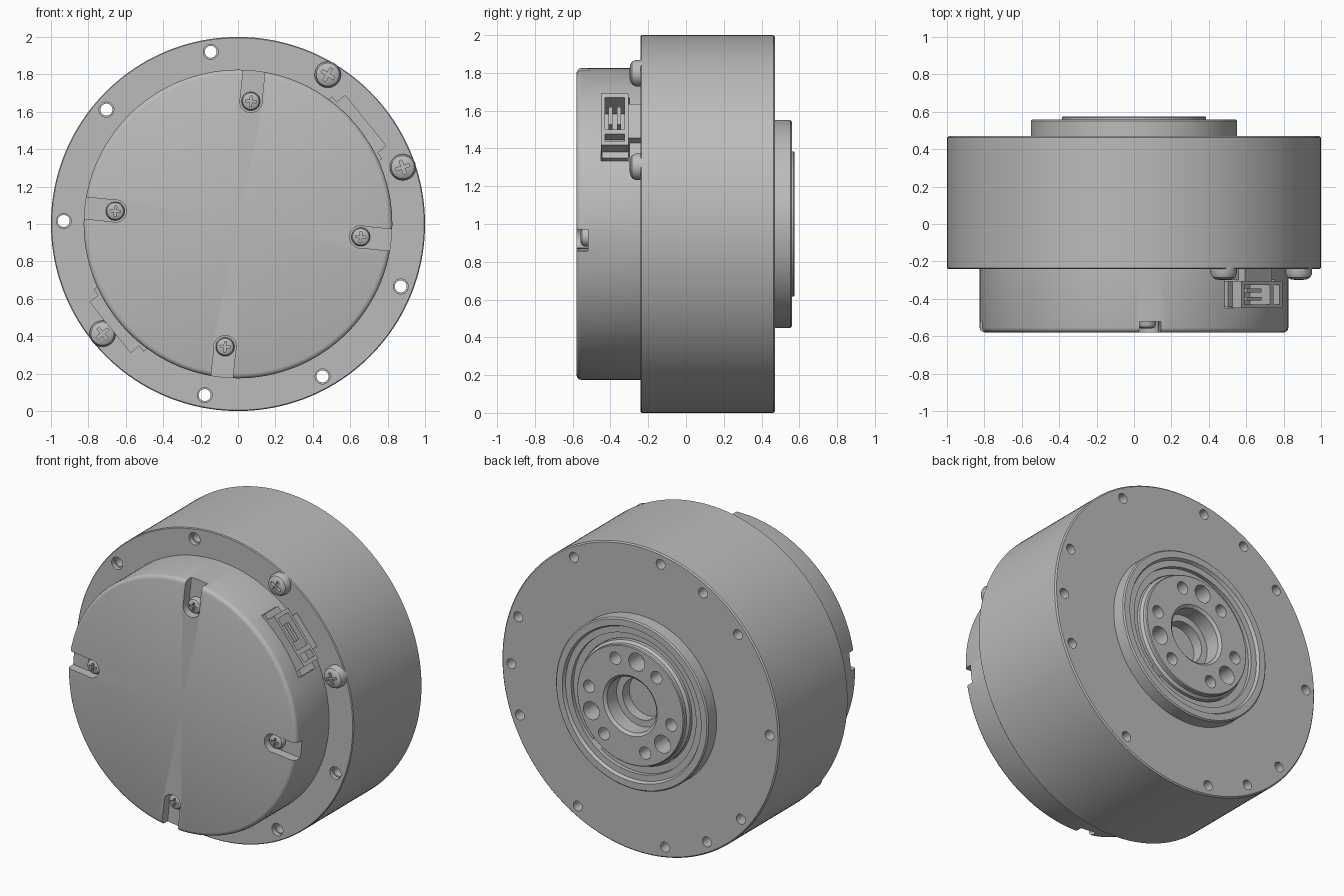
import bpy, bmesh, math
from mathutils import Matrix

cube = bpy.data.objects.get("Cube")
if cube:
    bpy.data.objects.remove(cube, do_unlink=True)

grey = bpy.data.materials.new("machined_grey")
grey.use_nodes = True
colour = (0.5, 0.5, 0.5, 1)
grey.diffuse_color = colour
grey.node_tree.nodes["Principled BSDF"].inputs["Base Color"].default_value = colour


def polar(deg, radius=0, y=0):
    """Frame on the motor axis: x outward, y depth, z tangential."""
    return (Matrix.Translation((0, 0, 1)) @ Matrix.Rotation(-math.radians(deg), 4, 'Y')
            @ Matrix.Translation((radius, y, 0)))


def add_box(bm, frame, radial, depth, side):
    spans = (radial, depth, side)
    mid = Matrix.Translation([(a + b) / 2 for a, b in spans])
    size = Matrix.Diagonal([b - a for a, b in spans] + [1])
    bmesh.ops.create_cube(bm, size=1, matrix=frame @ mid @ size)


def add_rod(bm, deg, radius, r, y0, y1, segments=32):
    frame = polar(deg, radius, (y0 + y1) / 2) @ Matrix.Rotation(math.pi / 2, 4, 'X')
    bmesh.ops.create_cone(bm, cap_ends=True, segments=segments, radius1=r, radius2=r,
                          depth=abs(y1 - y0), matrix=frame)


def finish(bm, name):
    bmesh.ops.recalc_face_normals(bm, faces=bm.faces)
    mesh = bpy.data.meshes.new(name)
    bm.to_mesh(mesh)
    bm.free()
    mesh.materials.append(grey)
    ob = bpy.data.objects.new(name, mesh)
    bpy.context.collection.objects.link(ob)
    return ob


def lathe(name, profile, frame=polar(0), steps=128, sweep=360):
    """Turn (radius, depth) points about the depth axis."""
    bm = bmesh.new()
    verts = [bm.verts.new((r, y, 0)) for r, y in profile]
    edges = [bm.edges.new(pair) for pair in zip(verts, verts[1:])]
    bmesh.ops.spin(bm, geom=verts + edges, cent=(0, 0, 0), axis=(0, 1, 0),
                   angle=math.radians(sweep), steps=steps)
    bmesh.ops.remove_doubles(bm, verts=bm.verts, dist=0.0001)
    bmesh.ops.holes_fill(bm, edges=bm.edges, sides=12)
    bm.transform(frame)
    return finish(bm, name)


def cut(ob, bm):
    cutter = finish(bm, "cutter")
    cutter.hide_render = True
    mod = ob.modifiers.new("cut", 'BOOLEAN')
    mod.operation = 'DIFFERENCE'
    mod.solver = 'EXACT'
    mod.use_self = True
    mod.object = cutter
    bpy.context.view_layer.objects.active = ob
    bpy.ops.object.modifier_apply(modifier=mod.name)
    bpy.data.objects.remove(cutter, do_unlink=True)


def screw(name, deg, radius, base, r, height):
    """Domed head with a cross recess."""
    top = base - height
    frame = polar(deg, radius)
    head = lathe(name, [(0, base + 0.01), (r, base + 0.01), (r, base - height * 0.45),
                        (r * 0.88, base - height * 0.75), (r * 0.6, base - height * 0.95),
                        (0, top)], frame, 40)
    bm = bmesh.new()
    long, thin = r * 0.55, r * 0.12
    add_box(bm, frame, (-long, long), (top - 0.02, top + height * 0.4), (-thin, thin))
    add_box(bm, frame, (-thin, thin), (top - 0.02, top + height * 0.45), (-long, long))
    cut(head, bm)


FRONT, BACK, FACE = -0.24, 0.47, -0.58
RIM = 0.932
rim_angles = [19 + 40 * i for i in range(9)]
screw_angles = (19, 59, 219)
slot_angles = (84, 174, 264, 354)
plug_angles = (39, 219)

# Main housing with raised bearing ring and pocket at the back
housing = lathe("housing", [
    (0, FRONT), (0.995, FRONT), (1, FRONT + 0.005), (1, BACK - 0.008), (0.992, BACK),
    (0.55, BACK), (0.55, 0.552), (0.542, 0.56), (0.5, 0.56), (0.49, 0.54),
    (0.45, 0.54), (0.45, 0.36), (0, 0.36)], steps=160)
bm = bmesh.new()
for deg in rim_angles:
    add_rod(bm, deg, RIM, 0.032, FRONT - 0.1, BACK + 0.1)
for deg in (119, 239, 359):
    add_rod(bm, deg, RIM, 0.032, 0.3, BACK + 0.1)
cut(housing, bm)
bm = bmesh.new()
for deg in rim_angles:
    if deg not in screw_angles:
        add_rod(bm, deg, RIM, 0.04, FRONT - 0.1, FRONT + 0.03)
cut(housing, bm)

# Output hub with stepped bore and bolt circle
hub = lathe("output_hub", [
    (0, 0.35), (0.4, 0.35), (0.4, 0.53), (0.385, 0.545), (0.385, 0.57), (0.38, 0.575),
    (0.195, 0.575), (0.178, 0.56), (0.178, 0.46), (0.135, 0.46), (0.135, 0.39), (0, 0.39)])
bm = bmesh.new()
for i in range(6):
    add_rod(bm, 9 + 60 * i, 0.3, 0.04, 0.45, 0.7)
for i in range(3):
    add_rod(bm, 99 + 120 * i, 0.3, 0.058, 0.45, 0.7)
cut(hub, bm)

# Retaining ring with a gap, around the hub
lathe("retaining_ring", [(0.405, 0.49), (0.452, 0.49), (0.452, 0.515), (0.405, 0.515),
                         (0.405, 0.49)], polar(304), 100, 350)

# Front cover with rounded edge, screw slots and connector pockets
cover = lathe("front_cover", [
    (0, FRONT + 0.01), (0.825, FRONT + 0.01), (0.825, FACE + 0.025), (0.822, FACE + 0.014),
    (0.814, FACE + 0.005), (0.8, FACE), (0, FACE)], steps=144)
bm = bmesh.new()
for deg in slot_angles:
    add_box(bm, polar(deg), (0.66, 0.95), (FACE - 0.1, -0.52), (-0.058, 0.058))
    add_rod(bm, deg, 0.66, 0.06, FACE - 0.1, -0.518)
for deg in plug_angles:
    add_box(bm, polar(deg), (0.68, 0.95), (-0.45, -0.3), (-0.215, 0.215))
cut(cover, bm)

for deg in slot_angles:
    screw("cover_screw", deg, 0.66, -0.52, 0.05, 0.04)
for deg in screw_angles:
    screw("rim_screw", deg, RIM, FRONT, 0.07, 0.06)

# Cable connectors: socket, end flanges, pins and foot
for deg in plug_angles:
    frame = polar(deg)
    bm = bmesh.new()
    add_box(bm, frame, (0.67, 0.88), (-0.45, -0.305), (-0.175, 0.175))
    socket = finish(bm, "connector_socket")
    bm = bmesh.new()
    add_box(bm, frame, (0.74, 0.95), (-0.43, -0.325), (-0.07, 0.15))
    add_box(bm, frame, (0.83, 0.95), (-0.43, -0.325), (-0.15, -0.1))
    cut(socket, bm)

    bm = bmesh.new()
    for sign in (-1, 1):
        ends = sorted((sign * 0.172, sign * 0.213))
        add_box(bm, frame, (0.68, 0.82), (-0.445, -0.305), ends)
    finish(bm, "connector_flanges")

    bm = bmesh.new()
    for depth in (-0.4, -0.355):
        add_box(bm, frame, (0.72, 0.86), (depth - 0.01, depth + 0.01), (-0.02, 0.1))
    finish(bm, "connector_pins")

    bm = bmesh.new()
    add_box(bm, frame, (0.7, 0.86), (-0.308, FRONT + 0.005), (-0.11, 0.12))
    finish(bm, "connector_foot")

# Smooth turned surfaces, keeping machined edges crisp
bpy.ops.object.select_all(action='DESELECT')
for ob in bpy.context.collection.objects:
    if ob.type == 'MESH' and grey.name in ob.data.materials:
        ob.select_set(True)
        bpy.context.view_layer.objects.active = ob
bpy.ops.object.shade_smooth_by_angle(angle=math.radians(30))
